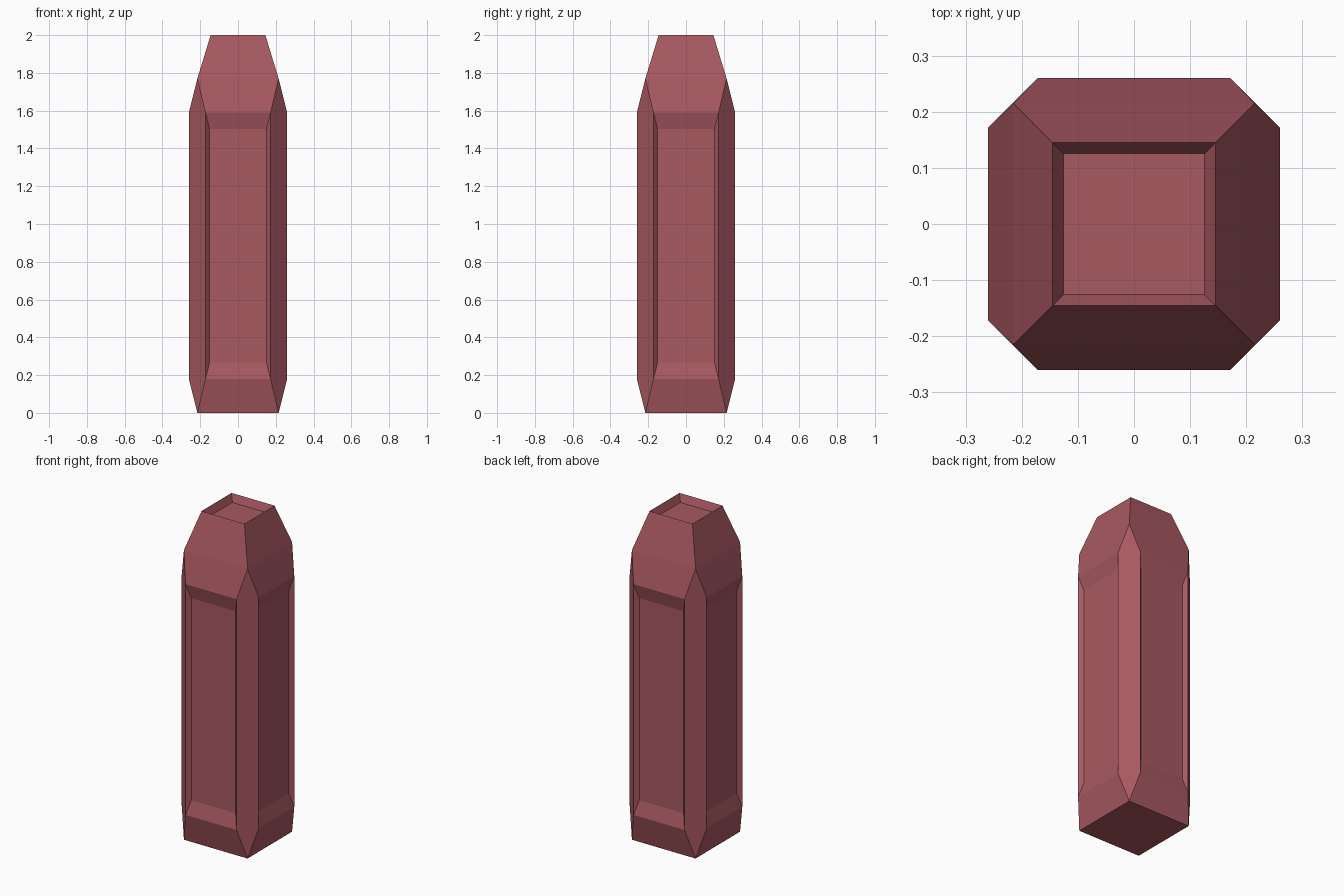
import bpy, bmesh
from math import pi
from mathutils import Matrix, Vector

if "Cube" in bpy.data.objects:
    bpy.data.objects.remove(bpy.data.objects["Cube"])

OUT, CORNER, CUT = 0.26, 0.172, 0.215   # side distance, chamfer start, chamfer tip
LOW, HIGH = 0.18, 1.59                  # chamfer heights
TIP, TOP = 1.77, 2.0
RIM = 0.145

bm = bmesh.new()


def face(points, turn):
    bm.faces.new([bm.verts.new(turn @ Vector(p)) for p in points])


def strip(a, b, turn):
    """Quad between two level edges on the front side, each (half width, y, z)."""
    face([(-a[0], a[1], a[2]), (a[0], a[1], a[2]),
          (b[0], b[1], b[2]), (-b[0], b[1], b[2])], turn)


for i in range(4):
    turn = Matrix.Rotation(i * pi / 2, 3, 'Z')
    # Sloped base, shoulder, tapered head and the recess in its top
    strip((CUT, -CUT, 0), (CORNER, -OUT, LOW), turn)
    strip((CORNER, -OUT, HIGH), (CUT, -CUT, TIP), turn)
    strip((CUT, -CUT, TIP), (RIM, -RIM, TOP), turn)
    strip((RIM, -RIM, TOP), (0.126, -0.126, TOP - 0.046), turn)
    # Recessed side panel with bevelled border
    outer = [(-CORNER, -OUT, LOW), (CORNER, -OUT, LOW),
             (CORNER, -OUT, HIGH), (-CORNER, -OUT, HIGH)]
    inner = [(-0.15, -0.237, 0.268), (0.15, -0.237, 0.268),
             (0.15, -0.237, 1.502), (-0.15, -0.237, 1.502)]
    face(inner, turn)
    for j in range(4):
        k = (j + 1) % 4
        face([outer[j], outer[k], inner[k], inner[j]], turn)
    # Pointed corner chamfer
    face([(CUT, -CUT, 0), (OUT, -CORNER, LOW), (OUT, -CORNER, HIGH),
          (CUT, -CUT, TIP), (CORNER, -OUT, HIGH), (CORNER, -OUT, LOW)], turn)

# Underside and recess floor
same = Matrix.Identity(3)
for h, z in ((CUT, 0), (0.126, TOP - 0.046)):
    face([(-h, -h, z), (h, -h, z), (h, h, z), (-h, h, z)], same)

bmesh.ops.remove_doubles(bm, verts=bm.verts[:], dist=0.0005)
bmesh.ops.recalc_face_normals(bm, faces=bm.faces[:])

mesh = bpy.data.meshes.new("crystal_pillar")
bm.to_mesh(mesh)
bm.free()
pillar = bpy.data.objects.new("crystal_pillar", mesh)
bpy.context.collection.objects.link(pillar)

red = bpy.data.materials.new("dusty_red")
red.diffuse_color = (0.39, 0.10, 0.12, 1)
red.use_nodes = True
red.node_tree.nodes["Principled BSDF"].inputs["Base Color"].default_value = red.diffuse_color
mesh.materials.append(red)
